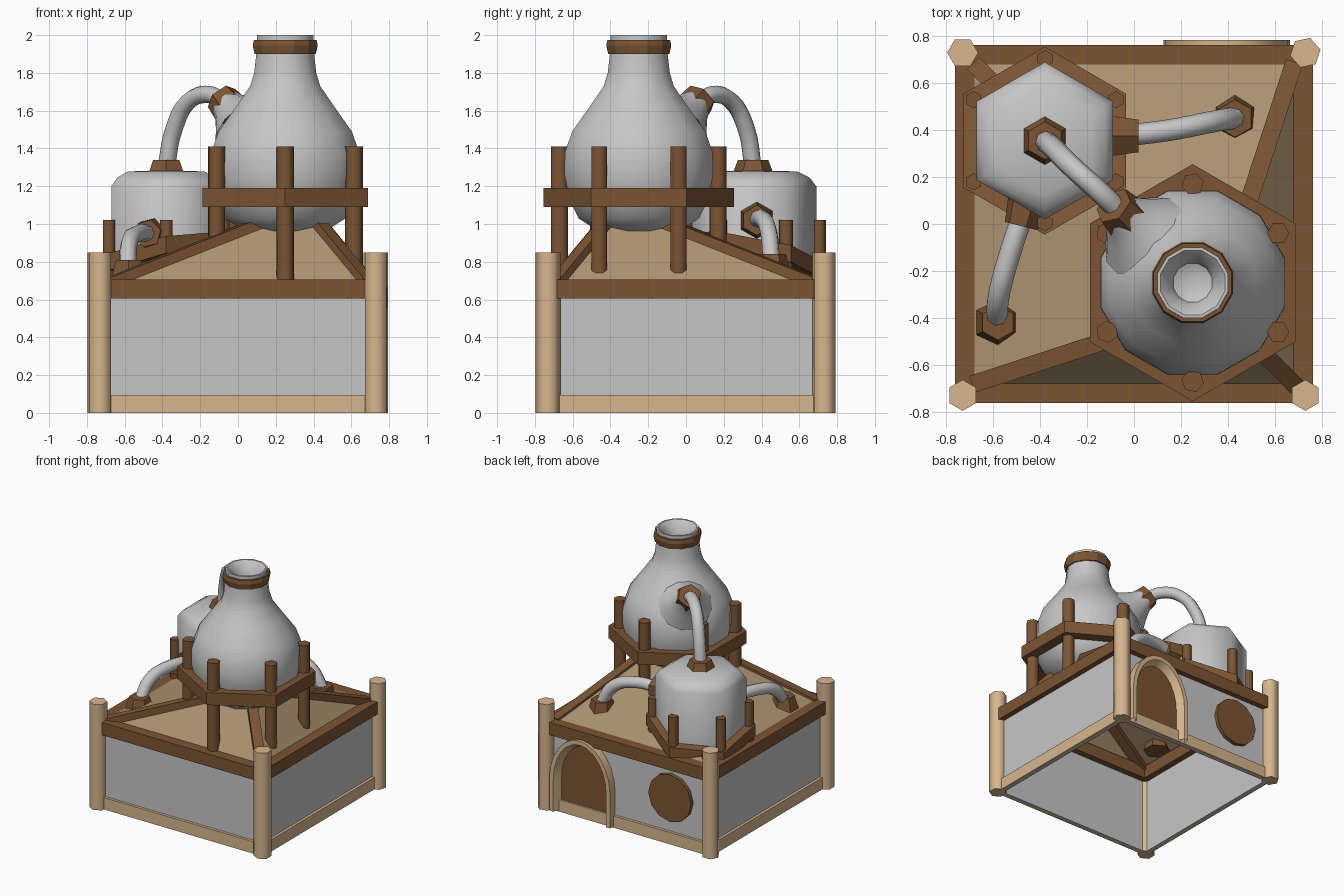
import bpy, bmesh, math
from mathutils import Vector, Matrix

if "Cube" in bpy.data.objects:
    bpy.data.objects.remove(bpy.data.objects["Cube"])


def material(name, rgb):
    m = bpy.data.materials.new(name)
    m.use_nodes = True
    m.diffuse_color = (*rgb, 1)
    m.node_tree.nodes["Principled BSDF"].inputs["Base Color"].default_value = (*rgb, 1)
    return m


GREY = material("grey metal", (0.565, 0.565, 0.565))
BROWN = material("brown wood", (0.198, 0.091, 0.034))
TAN = material("light tan wood", (0.67, 0.47, 0.27))
ROOF = material("roof tan", (0.41, 0.29, 0.16))


def finish(name, bm, mat, smooth=0, fix=True):
    if fix:
        bmesh.ops.recalc_face_normals(bm, faces=bm.faces)
    me = bpy.data.meshes.new(name)
    bm.to_mesh(me)
    bm.free()
    me.materials.append(mat)
    ob = bpy.data.objects.new(name, me)
    bpy.context.collection.objects.link(ob)
    if smooth:
        bpy.ops.object.select_all(action="DESELECT")
        ob.select_set(True)
        bpy.context.view_layer.objects.active = ob
        bpy.ops.object.shade_smooth_by_angle(angle=math.radians(smooth))


def lathe(name, profile, n, mat, at=(0, 0, 0), axis=(0, 0, 1), turn=0.0,
          closed=False, smooth=0, slope=(0, 0)):
    """Spin a (radius, height) profile into an n-sided solid, aimed along axis."""
    bm = bmesh.new()
    rings = []
    for r, z in profile:
        ring = []
        for i in range(n):
            a = math.radians(turn) + math.tau * i / n
            x, y = r * math.cos(a), r * math.sin(a)
            ring.append(bm.verts.new((x, y, z + slope[0] * x + slope[1] * y)))
        rings.append(ring)
    pairs = list(zip(rings, rings[1:] + rings[:1]))
    for a, b in pairs if closed else pairs[:-1]:
        for i in range(n):
            j = (i + 1) % n
            bm.faces.new((a[i], a[j], b[j], b[i]))
    bmesh.ops.remove_doubles(bm, verts=bm.verts, dist=1e-5)
    rot = Vector((0, 0, 1)).rotation_difference(Vector(axis)).to_matrix().to_4x4()
    bm.transform(Matrix.Translation(at) @ rot)
    finish(name, bm, mat, smooth)


def prism(name, r0, r1, z0, z1, n, mat, **kw):
    lathe(name, [(0, z0), (r0, z0), (r1, z1), (0, z1)], n, mat, **kw)


def ring(name, outer, inner, z0, z1, n, mat, **kw):
    lathe(name, [(outer, z0), (outer, z1), (inner, z1), (inner, z0)], n, mat,
          closed=True, **kw)


def beam(name, a, b, width, height, mat):
    a, b = Vector(a), Vector(b)
    bm = bmesh.new()
    bmesh.ops.create_cube(bm, size=1)
    bm.transform(Matrix.Diagonal((width, height, (b - a).length, 1)))
    rot = (b - a).to_track_quat("Z", "Y").to_matrix().to_4x4()
    bm.transform(Matrix.Translation((a + b) / 2) @ rot)
    finish(name, bm, mat)


def pipe(name, points):
    cu = bpy.data.curves.new(name, "CURVE")
    cu.dimensions = "3D"
    cu.bevel_depth = 0.046
    cu.bevel_resolution = 2
    cu.resolution_u = 5
    sp = cu.splines.new("BEZIER")
    sp.bezier_points.add(len(points) - 1)
    for p, co in zip(sp.bezier_points, points):
        p.co = co
        p.handle_left_type = p.handle_right_type = "AUTO"
    cu.materials.append(GREY)
    bpy.context.collection.objects.link(bpy.data.objects.new(name, cu))


# House body: open-bottomed walls, sill and eave frames
D = math.sqrt(2)
WALL = 0.72
ring("walls", WALL * D, 0.7 * D, 0.0, 0.62, 4, GREY, turn=45)
ring("base_trim", 0.742 * D, 0.71 * D, 0.0, 0.095, 4, TAN, turn=45)
ring("eave_beam", 0.763 * D, 0.65 * D, 0.605, 0.705, 4, BROWN, turn=45)
for sx in (-1, 1):
    for sy in (-1, 1):
        turn = 0 if (sx, sy) == (-1, 1) else 12 if sy == 1 else 30
        prism("corner_post", 0.066, 0.066, 0, 0.85, 6, TAN,
              at=(sx * 0.73, sy * 0.73, 0), turn=turn, smooth=65)

# Off-centre hipped roof with beams on the hips
EAVE, EDGE = 0.705, 0.68
APEX = Vector((0.345, -0.345, 1.11))
corners = [(-EDGE, -EDGE, EAVE), (EDGE, -EDGE, EAVE), (EDGE, EDGE, EAVE), (-EDGE, EDGE, EAVE)]
bm = bmesh.new()
base = [bm.verts.new(c) for c in corners]
top = bm.verts.new(APEX)
for i in range(4):
    bm.faces.new((base[i], base[(i + 1) % 4], top))
finish("roof_panels", bm, ROOF, fix=False)
DROP = Vector((0, 0, 0.018))
for c in corners:
    beam("hip_beam", Vector(c) - DROP, APEX - DROP, 0.075, 0.06, BROWN)


def roof_z(x, y):
    rise = APEX.z - EAVE
    long_side, short_side = rise / (EDGE + APEX.x), rise / (EDGE - APEX.x)
    return EAVE + max(0, min((x + EDGE) * long_side, (EDGE - x) * short_side,
                             (EDGE - y) * long_side, (y + EDGE) * short_side))


# Arched door and round window on the back wall
def arch(half, z0, spring, height, steps=12):
    pts = [(half, z0)]
    for i in range(steps + 1):
        a = math.pi * i / steps
        pts.append((half * math.cos(a), spring + (height - spring) * math.sin(a)))
    return pts + [(-half, z0)]


DOOR_X = 0.395
outer, lip, inner = (arch(0.27, 0.01, 0.27, 0.64), arch(0.235, 0.01, 0.27, 0.605),
                     arch(0.2, 0.01, 0.26, 0.57))
bm = bmesh.new()
loops = []
for y, pts in ((0, outer), (0.065, outer), (0.065, lip), (0, inner)):
    loops.append([bm.verts.new((DOOR_X + x, WALL + y, z)) for x, z in pts])
for a, b in zip(loops, loops[1:] + loops[:1]):
    for i in range(len(a) - 1):
        bm.faces.new((a[i], a[i + 1], b[i + 1], b[i]))
finish("door_frame", bm, TAN, smooth=40)
bm = bmesh.new()
bm.faces.new([bm.verts.new((DOOR_X + x, WALL + 0.007, z))
              for x, z in reversed(arch(0.21, 0.05, 0.27, 0.58))])
bm.normal_update()
if bm.faces[:][0].normal.y < 0:
    bmesh.ops.reverse_faces(bm, faces=bm.faces)
finish("door_panel", bm, BROWN, fix=False)
prism("round_window", 0.19, 0.19, -0.01, 0.03, 12, BROWN, at=(-0.38, WALL, 0.375),
      axis=(0, 1, 0), smooth=40)

# Large flask with funnel mouth and collar
FX, FY = 0.25, -0.25
lathe("large_flask", [(0, 0.945), (0.22, 0.96), (0.33, 1.03), (0.38, 1.13), (0.407, 1.26),
                      (0.405, 1.38), (0.365, 1.49), (0.27, 1.62), (0.192, 1.73), (0.17, 1.8),
                      (0.156, 1.92), (0.155, 2.0), (0.142, 2.0), (0.1, 1.955), (0.085, 1.9),
                      (0, 1.86)],
      12, GREY, at=(FX, FY, 0), turn=15, smooth=45)
lathe("flask_collar", [(0.15, 1.9), (0.168, 1.9), (0.178, 1.945), (0.172, 1.975), (0.15, 1.975)],
      12, BROWN, at=(FX, FY, 0), turn=15)

# Hexagonal cradle around the large flask
ring("flask_rail", 0.505, 0.41, 1.09, 1.19, 6, BROWN, at=(FX, FY, 0), turn=30)
for k in range(6):
    a = math.radians(30 + 60 * k)
    x, y = FX + 0.42 * math.cos(a), FY + 0.42 * math.sin(a)
    prism("rail_post", 0.048, 0.048, roof_z(x, y) - 0.045, 1.41, 6, BROWN, at=(x, y, 0),
          turn=12 * k, smooth=65)

# Small tank on its base ring, which follows the roof slope
TX, TY = -0.38, 0.355
lathe("small_tank", [(0, 0.74), (0.335, 0.74), (0.335, 1.2), (0.3, 1.245), (0.235, 1.278), (0, 1.285)],
      6, GREY, at=(TX, TY, 0), turn=30, smooth=65)
ring("tank_base_ring", 0.4, 0.31, -0.07, 0.02, 6, BROWN, at=(TX, TY, 0.84), turn=30,
     slope=(0.19, -0.19))
for k in range(6):
    a = math.radians(30 + 60 * k)
    x, y = TX + 0.35 * math.cos(a), TY + 0.35 * math.sin(a)
    prism("tank_post", 0.037, 0.037, roof_z(x, y) - 0.02, 1.02, 6, BROWN, at=(x, y, 0),
          turn=30, smooth=65)

# Pipe from flask to tank, with flared spout and collars
OUT = Vector((-0.54, 0.54, 0.64)).normalized()
SPOUT = Vector((-0.06, 0.052, 1.635))
lathe("flask_spout", [(0.2, -0.19), (0.135, -0.1), (0.1, -0.04), (0.085, 0)], 12, GREY,
      at=SPOUT, axis=OUT, smooth=45)
prism("spout_collar", 0.102, 0.088, -0.055, 0.05, 6, BROWN, at=SPOUT, axis=OUT)
pipe("transfer_pipe", [SPOUT, (-0.15, 0.14, 1.685), (-0.26, 0.24, 1.65),
                       (-0.34, 0.32, 1.5), (TX, TY, 1.3)])
prism("tank_top_collar", 0.105, 0.08, 1.275, 1.34, 6, BROWN, at=(TX, TY, 0), turn=30)

# Side pipes running from the tank down to the roof
prism("left_pipe_collar", 0.1, 0.08, -0.08, 0.05, 6, BROWN, at=(-0.03, 0.375, 1.02), axis=(1, 0, 0))
pipe("left_pipe", [(-0.05, 0.375, 1.02), (0.15, 0.4, 1.03), (0.33, 0.435, 0.97), (0.45, 0.455, 0.78)])
prism("left_pipe_flange", 0.105, 0.08, -0.06, 0.05, 6, BROWN, at=(0.43, 0.45, 0.79), turn=30)
prism("front_pipe_collar", 0.09, 0.075, -0.09, 0.04, 6, BROWN, at=(-0.47, 0.03, 0.95),
      axis=(-0.25, -1, 0))
pipe("front_pipe", [(-0.47, 0.05, 0.95), (-0.53, -0.13, 0.95), (-0.575, -0.3, 0.9),
                    (-0.585, -0.42, 0.75)])
prism("front_pipe_flange", 0.105, 0.075, -0.04, 0.06, 6, BROWN, at=(-0.58, -0.42, 0.75), turn=30)
